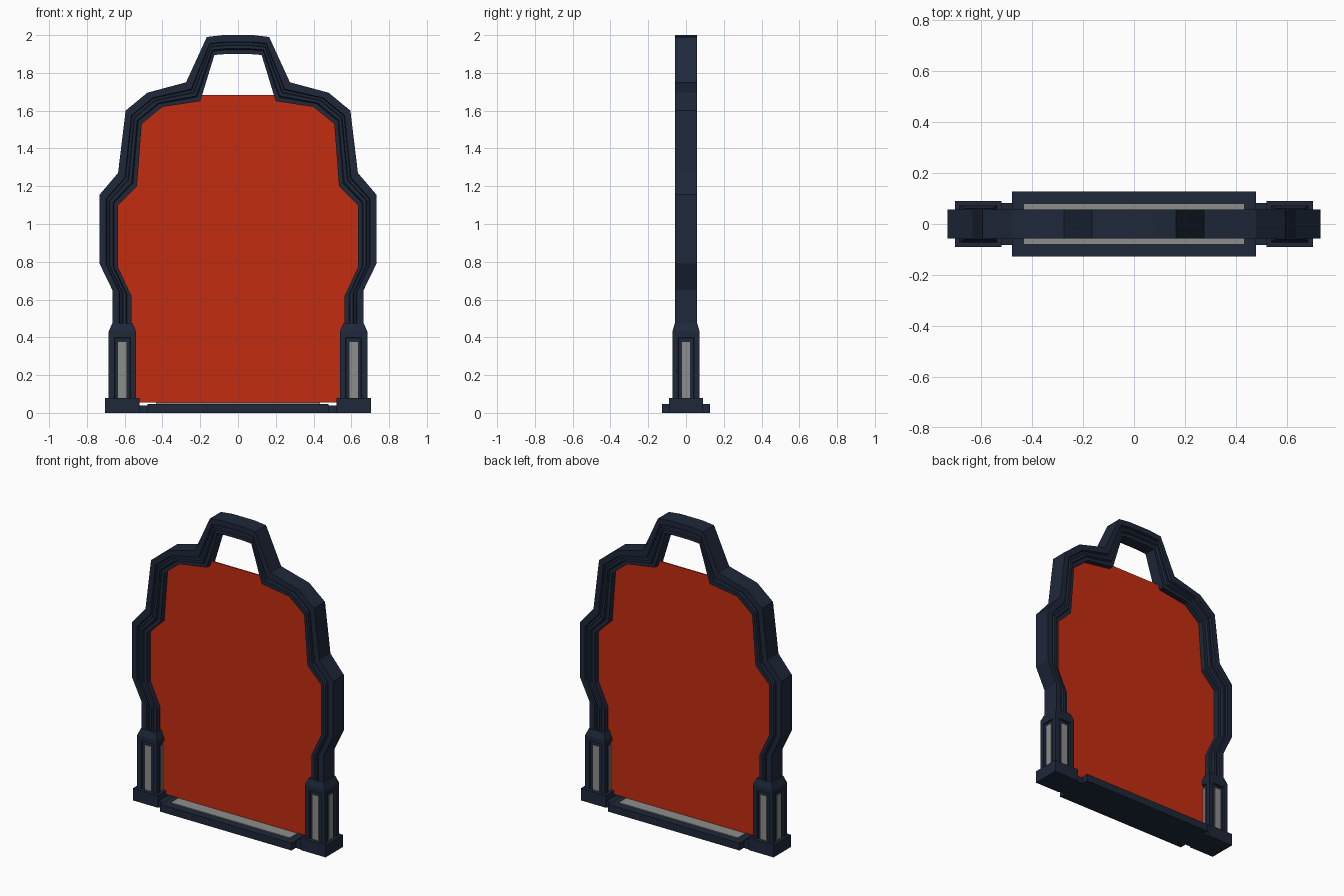
import bpy, bmesh
from mathutils import Vector

if "Cube" in bpy.data.objects:
    bpy.data.objects.remove(bpy.data.objects["Cube"])


def material(name, rgb):
    m = bpy.data.materials.new(name)
    m.diffuse_color = (*rgb, 1)
    m.use_nodes = True
    m.node_tree.nodes["Principled BSDF"].inputs["Base Color"].default_value = m.diffuse_color
    return m


NAVY = material("navy", (0.013, 0.021, 0.042))
RED = material("red", (0.55, 0.025, 0.005))
GREY = material("light_grey", (0.27, 0.27, 0.26))


def finish(name, bm, mat):
    bmesh.ops.recalc_face_normals(bm, faces=bm.faces[:])
    mesh = bpy.data.meshes.new(name)
    bm.to_mesh(mesh)
    bm.free()
    mesh.materials.append(mat)
    ob = bpy.data.objects.new(name, mesh)
    bpy.context.collection.objects.link(ob)
    return ob


def box(name, x, y, z, mat):
    """Box from (min, max) ranges."""
    bm = bmesh.new()
    bmesh.ops.create_cube(bm, size=1)
    for v in bm.verts:
        v.co = [(a + b) / 2 + c * (b - a) for (a, b), c in zip((x, y, z), v.co)]
    return finish(name, bm, mat)


def mirrored(half):
    """Full left-to-right outline from its right half."""
    return [(-x, z) for x, z in half] + [p for p in reversed(half)]


# Arched frame: a grooved section swept between inner and outer outlines
outer = [(0.665, 0.40), (0.665, 0.65), (0.733, 0.79), (0.733, 1.155), (0.635, 1.27),
         (0.595, 1.60), (0.48, 1.695), (0.275, 1.75), (0.165, 1.99), (0.08, 2.0)]
inner = [(0.565, 0.40), (0.565, 0.62), (0.635, 0.77), (0.635, 1.10), (0.535, 1.20),
         (0.51, 1.53), (0.40, 1.62), (0.20, 1.65), (0.125, 1.895), (0.06, 1.90)]
side = [(0, 0.04), (0.22, 0.04), (0.28, 0.055), (0.44, 0.055), (0.48, 0.042),
        (0.60, 0.042), (0.64, 0.057), (1, 0.057)]
section = side + [(t, -y) for t, y in reversed(side)]
bm = bmesh.new()
rings = []
for a, b in zip(mirrored(inner), mirrored(outer)):
    rings.append([bm.verts.new((a[0] + (b[0] - a[0]) * t, y, a[1] + (b[1] - a[1]) * t))
                  for t, y in section])
n = len(section)
for r, s in zip(rings, rings[1:]):
    for i in range(n):
        j = (i + 1) % n
        bm.faces.new((r[i], r[j], s[j], s[i]))
bm.faces.new(rings[0])
bm.faces.new(rings[-1])
finish("arched_frame", bm, NAVY)

# Red screen filling the frame up to the handle opening
screen = [(0.57, 0.055), (0.58, 0.62), (0.66, 0.77), (0.66, 1.11), (0.56, 1.22),
          (0.53, 1.55), (0.42, 1.65), (0.215, 1.682)]
bm = bmesh.new()
face = bm.faces.new([bm.verts.new((x, -0.004, z)) for x, z in mirrored(screen)])
ext = bmesh.ops.extrude_face_region(bm, geom=[face])
bmesh.ops.translate(bm, vec=(0, 0.008, 0),
                    verts=[v for v in ext["geom"] if isinstance(v, bmesh.types.BMVert)])
finish("screen", bm, RED)

# Corner posts with recessed lights on all four sides, and their feet
for label, s in (("left", -1), ("right", 1)):
    cx = s * 0.612
    bm = bmesh.new()
    levels = [(0.033, 0.073, 0.072), (0.43, 0.073, 0.072), (0.472, 0.055, 0.060)]
    loops = [[bm.verts.new((cx + sx * w, sy * d, z))
              for sx, sy in ((-1, -1), (1, -1), (1, 1), (-1, 1))] for z, w, d in levels]
    walls = []
    for k in range(2):
        for i in range(4):
            j = (i + 1) % 4
            f = bm.faces.new((loops[k][i], loops[k][j], loops[k + 1][j], loops[k + 1][i]))
            if k == 0:
                walls.append(f)
    bm.faces.new(loops[0][::-1])
    bm.faces.new(loops[2])
    bmesh.ops.recalc_face_normals(bm, faces=bm.faces[:])
    bmesh.ops.inset_individual(bm, faces=walls, thickness=0.043, depth=0)
    bmesh.ops.inset_individual(bm, faces=walls, thickness=0.004, depth=-0.010)
    finish(label + "_post", bm, NAVY)

    box(label + "_post_light_front_back", (cx - 0.022, cx + 0.022), (-0.066, 0.066),
        (0.07, 0.375), GREY)
    box(label + "_post_light_sides", (cx - 0.067, cx + 0.067), (-0.022, 0.022),
        (0.07, 0.375), GREY)
    box(label + "_foot", (cx - 0.091, cx + 0.091), (-0.091, 0.091), (0, 0.08), NAVY)

# Threshold between the feet with a grey tread strip
box("threshold_core", (-0.53, 0.53), (-0.083, 0.083), (0, 0.04), NAVY)
box("threshold_plate", (-0.48, 0.48), (-0.128, 0.128), (0, 0.048), NAVY)
box("threshold_strip", (-0.435, 0.435), (-0.08, 0.08), (0.03, 0.054), GREY)
